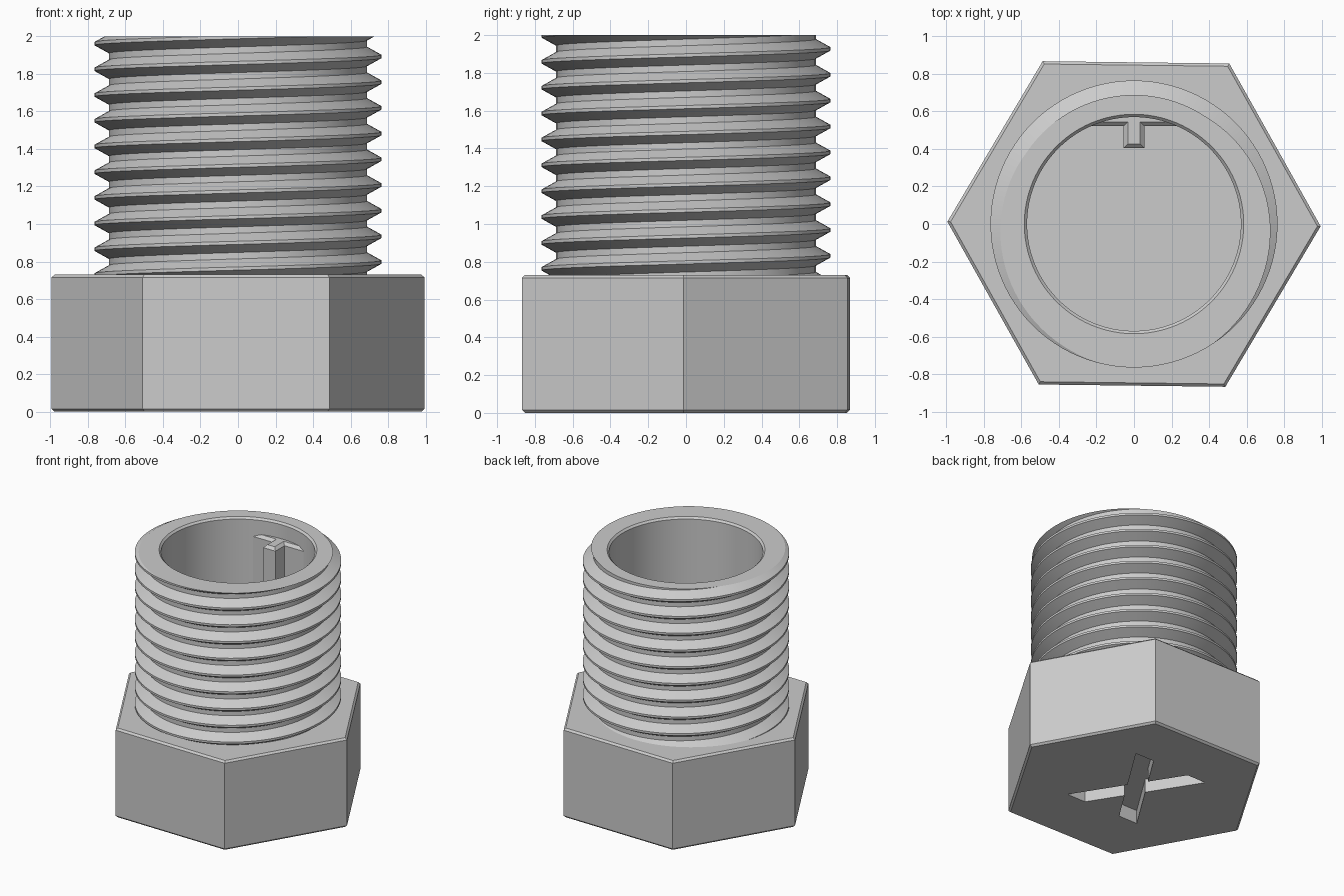
import bpy, bmesh, math

cube = bpy.data.objects.get("Cube")
if cube:
    bpy.data.objects.remove(cube, do_unlink=True)

TAU = 2 * math.pi
HEAD_TOP, TOP, FLOOR = 0.73, 2.0, 0.25
BORE, CHAMFER = 0.57, 0.015
PITCH, ROOT, CREST, CREST_Z = 0.137, 0.688, 0.765, 1.893
SEG = 96

grey = bpy.data.materials.new("plain grey")
grey.use_nodes = True
colour = (0.6, 0.6, 0.6, 1)
grey.diffuse_color = colour
grey.node_tree.nodes["Principled BSDF"].inputs["Base Color"].default_value = colour


def finish(bm, name):
    bmesh.ops.recalc_face_normals(bm, faces=bm.faces)
    mesh = bpy.data.meshes.new(name)
    bm.to_mesh(mesh)
    bm.free()
    mesh.materials.append(grey)
    obj = bpy.data.objects.new(name, mesh)
    bpy.context.collection.objects.link(obj)
    return obj


def circle(radius, count, turn=0):
    return [(radius * math.cos(TAU * i / count + turn),
             radius * math.sin(TAU * i / count + turn)) for i in range(count)]


def prism(name, outline, z0, z1, top_bevel=0, bottom_bevel=0):
    bm = bmesh.new()
    base = bm.faces.new([bm.verts.new((x, y, z0)) for x, y in outline])
    geom = bmesh.ops.extrude_face_region(bm, geom=[base], use_keep_orig=True)["geom"]
    for v in geom:
        if isinstance(v, bmesh.types.BMVert):
            v.co.z = z1
    bmesh.ops.recalc_face_normals(bm, faces=bm.faces)
    for z, size in ((z1, top_bevel), (z0, bottom_bevel)):
        if size:
            rim = [e for e in bm.edges if all(abs(v.co.z - z) < 1e-5 for v in e.verts)]
            bmesh.ops.bevel(bm, geom=rim, offset=size, segments=1, affect='EDGES')
    return finish(bm, name)


def activate(obj):
    bpy.ops.object.select_all(action='DESELECT')
    obj.select_set(True)
    bpy.context.view_layer.objects.active = obj


def cut(obj, cutter):
    mod = obj.modifiers.new("cut", 'BOOLEAN')
    mod.operation, mod.solver, mod.object = 'DIFFERENCE', 'EXACT', cutter
    activate(obj)
    bpy.ops.object.modifier_apply(modifier=mod.name)
    bpy.data.objects.remove(cutter, do_unlink=True)


# Hexagonal head, bored from above, with two crossing slots underneath
head = prism("hex_head", circle(0.995, 6, math.radians(-0.7)), 0, HEAD_TOP, CHAMFER, CHAMFER)
cut(head, prism("bore_cutter", circle(BORE, SEG), FLOOR, 1))
for s in (1, -1):
    bar = [(0.165, -0.395), (0.335, -0.395), (-0.165, 0.395), (-0.335, 0.395)]
    cut(head, prism("slot_cutter", [(s * x - 0.01, y + 0.015) for x, y in bar], -0.1, 0.11))

# Threaded sleeve: a helical strip, trimmed flat at both ends
bm = bmesh.new()
crest, flank = PITCH / 16, PITCH * 3 / 8
profile = [(CREST, -crest), (CREST, crest), (ROOT, flank),
           (ROOT, PITCH - flank), (CREST, PITCH - crest)]
previous = None
for i in range(12 * SEG + 1):
    a = TAU * i / SEG
    z = CREST_Z - 10 * PITCH + PITCH * i / SEG
    row = [bm.verts.new((r * math.cos(a), r * math.sin(a), z + dz)) for r, dz in profile]
    if previous:
        for k in range(len(profile) - 1):
            bm.faces.new((previous[k], row[k], row[k + 1], previous[k + 1]))
    previous = row
bmesh.ops.remove_doubles(bm, verts=bm.verts, dist=0.0005)


def trim(z, up):
    geom = bm.verts[:] + bm.edges[:] + bm.faces[:]
    result = bmesh.ops.bisect_plane(bm, geom=geom, dist=1e-5, plane_co=(0, 0, z),
                                    plane_no=(0, 0, up), clear_outer=True)
    return [e for e in result["geom_cut"] if isinstance(e, bmesh.types.BMEdge)]


trim(HEAD_TOP - 0.01, -1)
trim(TOP, 1)
rim = [e for e in bm.edges if all(abs(v.co.z - TOP) < 1e-4 for v in e.verts)]

# Bore wall with a chamfered mouth, joined to the thread by the top ring
rings = [[bm.verts.new((x, y, z)) for x, y in circle(r, SEG)]
         for r, z in ((BORE + CHAMFER, TOP), (BORE, TOP - CHAMFER), (BORE, HEAD_TOP))]
for upper, lower in zip(rings, rings[1:]):
    for i in range(SEG):
        j = (i + 1) % SEG
        bm.faces.new((upper[i], lower[i], lower[j], upper[j]))
mouth = [bm.edges.get((rings[0][i], rings[0][i - 1])) for i in range(SEG)]
bmesh.ops.triangle_fill(bm, edges=rim + mouth, use_beauty=True, normal=(0, 0, 1))
sleeve = finish(bm, "threaded_sleeve")

# T-shaped key on the back wall of the bore
half = [(0.055, 0.405), (0.055, 0.522), (0.235, 0.522), (0.235, 0.6)]
outline = half + [(-x, y) for x, y in reversed(half)]
key = prism("bore_key", outline, FLOOR - 0.02, 1.87, 0.022)

for obj in (head, sleeve, key):
    activate(obj)
    bpy.ops.object.shade_smooth_by_angle(angle=math.radians(25))
